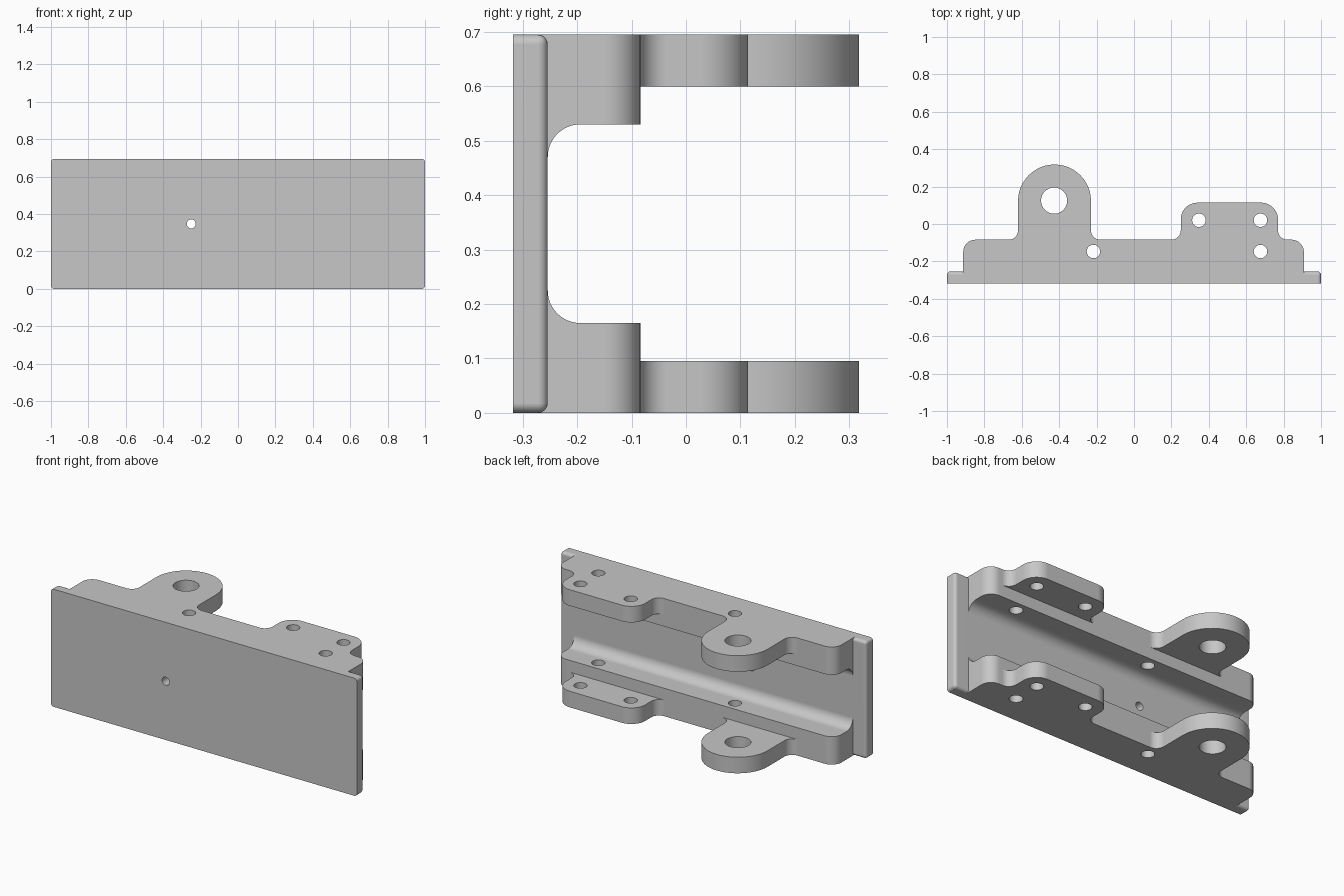
import bpy, bmesh, math
from mathutils import Vector, Matrix

if "Cube" in bpy.data.objects:
    bpy.data.objects.remove(bpy.data.objects["Cube"])

HEIGHT = 0.695
FRONT, WEB, STEP, BACK = -0.318, -0.254, -0.084, 0.318
THICK, THIN = 0.165, 0.095

grey = bpy.data.materials.new("plain_grey")
grey.use_nodes = True
grey.diffuse_color = (0.57, 0.57, 0.57, 1)
grey.node_tree.nodes["Principled BSDF"].inputs["Base Color"].default_value = grey.diffuse_color


def rounded(corners, steps=12):
    """Outline of a polygon whose corners are (x, y, radius)."""
    out = []
    for i, (x, y, r) in enumerate(corners):
        p = Vector((x, y))
        if r == 0:
            out.append(p)
            continue
        a = (Vector(corners[i - 1][:2]) - p).normalized()
        b = (Vector(corners[(i + 1) % len(corners)][:2]) - p).normalized()
        centre = p + (a + b) * r          # all corners are right angles
        for k in range(steps + 1):
            t = math.pi / 2 * k / steps
            q = centre - b * r * math.cos(t) - a * r * math.sin(t)
            if not out or (q - out[-1]).length > 1e-4:
                out.append(q)
    return out


def add_object(name, bm):
    bm.normal_update()
    bmesh.ops.recalc_face_normals(bm, faces=bm.faces)
    if bm.calc_volume(signed=True) < 0:
        bmesh.ops.reverse_faces(bm, faces=bm.faces)
    mesh = bpy.data.meshes.new(name)
    bm.to_mesh(mesh)
    bm.free()
    mesh.materials.append(grey)
    ob = bpy.data.objects.new(name, mesh)
    bpy.context.collection.objects.link(ob)
    return ob


def prism(name, outline, low, high, matrix=Matrix()):
    """Join two copies of a flat outline into a solid, then turn it with matrix."""
    bm = bmesh.new()
    rings = [[bm.verts.new(matrix @ Vector((p.x, p.y, level))) for p in outline]
             for level in (low, high)]
    bottom, top = rings
    bm.faces.new(bottom[::-1])
    bm.faces.new(top)
    for i in range(len(outline)):
        bm.faces.new((bottom[i - 1], bottom[i], top[i], top[i - 1]))
    return add_object(name, bm)


def hole(x, y, radius):
    return [Vector((x + radius * math.cos(math.tau * k / 32),
                    y + radius * math.sin(math.tau * k / 32))) for k in range(32)]


def combine(target, tool, operation):
    mod = target.modifiers.new("join", 'BOOLEAN')
    mod.object, mod.operation, mod.solver = tool, operation, 'EXACT'
    bpy.context.view_layer.objects.active = target
    bpy.ops.object.modifier_apply(modifier=mod.name)
    bpy.data.objects.remove(tool)


# Flange outline with the lug on one side and the pad on the other
outline = rounded([
    (-0.913, FRONT, 0), (0.908, FRONT, 0),
    (0.908, STEP, 0.065), (0.77, STEP, 0.05), (0.77, 0.114, 0.09),
    (0.25, 0.114, 0.09), (0.25, STEP, 0.05),
    (-0.23, STEP, 0.05), (-0.23, BACK, 0.195),
    (-0.62, BACK, 0.195), (-0.62, STEP, 0.05),
    (-0.913, STEP, 0.065)])
bracket = prism("bracket_body", outline, 0, HEIGHT)

# Stepped channel that leaves the web and two flanges (profile in y, z)
channel = rounded([
    (WEB, THICK, 0.06), (STEP, THICK, 0), (STEP, THIN, 0), (0.5, THIN, 0),
    (0.5, HEIGHT - THIN, 0), (STEP, HEIGHT - THIN, 0),
    (STEP, HEIGHT - THICK, 0), (WEB, HEIGHT - THICK, 0.06)])
yz_to_world = Matrix(((0, 0, 1, 0), (1, 0, 0, 0), (0, 1, 0, 0), (0, 0, 0, 1)))
combine(bracket, prism("channel_cutter", channel, -1.2, 1.2, yz_to_world), 'DIFFERENCE')

# Face plate with rounded back rim and corners, sharp front rim
bm = bmesh.new()
bmesh.ops.create_cube(bm, size=1)
bmesh.ops.scale(bm, vec=(2, WEB - FRONT, HEIGHT), verts=bm.verts)
bmesh.ops.translate(bm, vec=(0, (WEB + FRONT) / 2, HEIGHT / 2), verts=bm.verts)
rim = [e for e in bm.edges if max(v.co.y for v in e.verts) > WEB - 0.001]
bmesh.ops.bevel(bm, geom=rim, offset=0.018, segments=5, profile=0.5, affect='EDGES')
combine(bracket, add_object("face_plate", bm), 'UNION')

# Pivot hole and bolt holes through both flanges
for x, y, radius in [(-0.427, 0.125, 0.07), (-0.217, -0.147, 0.036),
                     (0.347, 0.02, 0.036), (0.676, 0.02, 0.036),
                     (0.676, -0.147, 0.036)]:
    combine(bracket, prism("hole_cutter", hole(x, y, radius), -0.1, 0.8), 'DIFFERENCE')

# Small hole through the face plate
xz_to_world = Matrix(((1, 0, 0, 0), (0, 0, 1, 0), (0, 1, 0, 0), (0, 0, 0, 1)))
combine(bracket, prism("plate_hole_cutter", hole(-0.25, HEIGHT / 2, 0.024),
                       -0.4, -0.2, xz_to_world), 'DIFFERENCE')

# Smooth the rounded faces and keep the flat ones flat
bpy.ops.object.select_all(action='DESELECT')
bracket.select_set(True)
bpy.context.view_layer.objects.active = bracket
bpy.ops.object.shade_smooth_by_angle(angle=math.radians(30))
weighted = bracket.modifiers.new("even_shading", 'WEIGHTED_NORMAL')
weighted.keep_sharp = True
